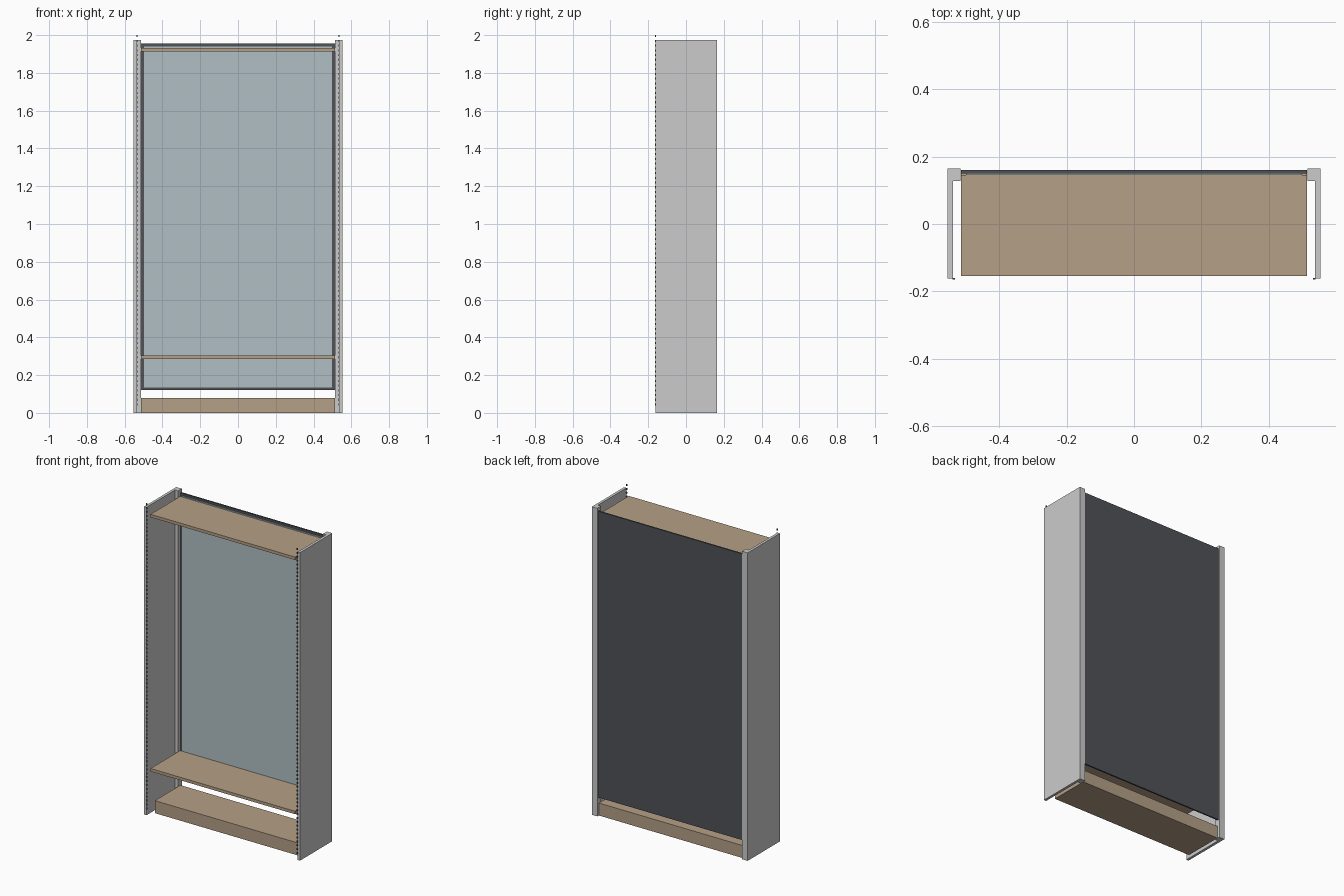
import bpy, bmesh
from mathutils import Vector

if "Cube" in bpy.data.objects:
    bpy.data.objects.remove(bpy.data.objects["Cube"])


def material(name, rgb):
    m = bpy.data.materials.new(name)
    m.diffuse_color = (*rgb, 1)
    m.use_nodes = True
    m.node_tree.nodes["Principled BSDF"].inputs["Base Color"].default_value = m.diffuse_color
    return m


tan = material("wood_tan", (0.46, 0.35, 0.24))
dark = material("dark_grey", (0.08, 0.085, 0.095))
blue = material("pale_blue", (0.44, 0.52, 0.55))


def finish(name, bm, mat):
    bmesh.ops.recalc_face_normals(bm, faces=bm.faces)
    me = bpy.data.meshes.new(name)
    bm.to_mesh(me)
    bm.free()
    ob = bpy.data.objects.new(name, me)
    bpy.context.collection.objects.link(ob)
    if mat:
        me.materials.append(mat)
    return ob


def add_box(bm, lo, hi):
    lo, hi = Vector(lo), Vector(hi)
    verts = bmesh.ops.create_cube(bm, size=1)["verts"]
    for v in verts:
        v.co = (lo + hi) / 2 + v.co * (hi - lo)


def box(name, lo, hi, mat=None):
    bm = bmesh.new()
    add_box(bm, lo, hi)
    return finish(name, bm, mat)


# Side panels with an inward return at the back, and a slotted strip in front
profile = [(0.553, -0.162), (0.553, 0.165), (0.514, 0.165),
           (0.514, 0.127), (0.536, 0.127), (0.536, -0.162)]
for side, s in (("left", -1), ("right", 1)):
    bm = bmesh.new()
    face = bm.faces.new([bm.verts.new((s * x, y, 0)) for x, y in profile])
    ext = bmesh.ops.extrude_face_region(bm, geom=[face])["geom"]
    bmesh.ops.translate(bm, vec=(0, 0, 1.975),
                        verts=[v for v in ext if isinstance(v, bmesh.types.BMVert)])
    finish(side + "_side_panel", bm, None)

    bm = bmesh.new()
    for i in range(79):
        z = 2.0 - i * 0.025
        a, b = sorted((s * 0.531, s * 0.538))
        add_box(bm, (a, -0.165, z - 0.011), (b, -0.16, z))
    finish(side + "_slot_strip", bm, dark)

# Back board with an inset pale panel
box("back_board", (-0.513, 0.15, 0.12), (0.513, 0.16, 1.955), dark)
box("back_inset", (-0.498, 0.146, 0.135), (0.498, 0.151, 1.94), blue)

# Plinth and shelves
box("plinth", (-0.513, -0.11, 0), (0.513, 0.15, 0.08), tan)
for name, z in (("lower_shelf", 0.284), ("top_shelf", 1.914)):
    box(name, (-0.513, -0.154, z), (0.513, 0.146, z + 0.019), tan)
